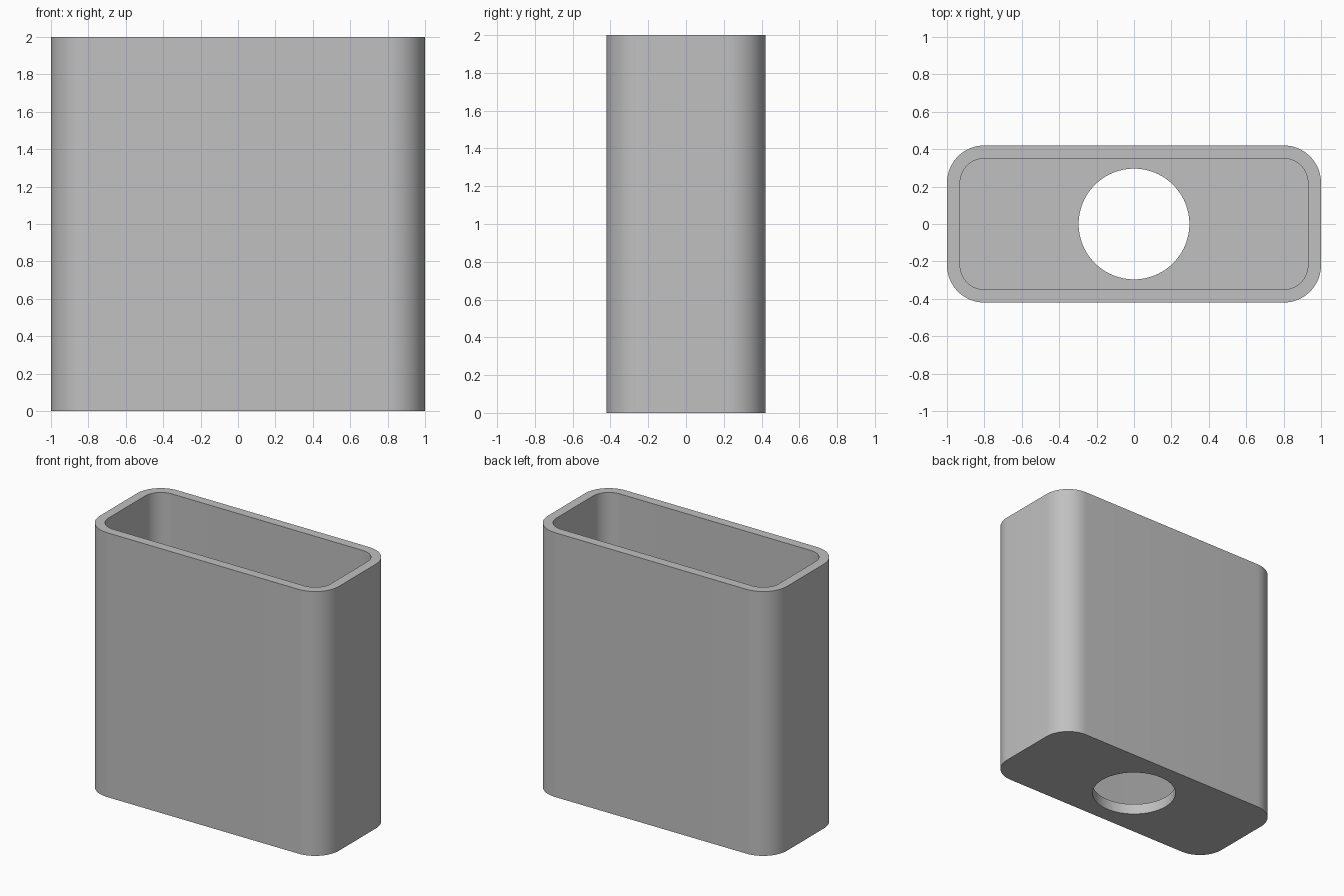
import bpy
import bmesh
from math import cos, sin, pi

HALF_X, HALF_Y, HEIGHT = 1.0, 0.42, 2.0
WALL, FLOOR = 0.07, 0.08
CORNER, HOLE = 0.2, 0.296
ARC_STEPS, HOLE_STEPS = 16, 96

default = bpy.data.objects.get("Cube")
if default:
    bpy.data.objects.remove(default, do_unlink=True)

bm = bmesh.new()


def ring(points, z):
    """Closed loop of vertices and edges at height z."""
    verts = [bm.verts.new((x, y, z)) for x, y in points]
    edges = [bm.edges.new((v, verts[i - 1])) for i, v in enumerate(verts)]
    return verts, edges


def rounded_rect(inset):
    r = CORNER - inset
    points = []
    for quarter, (sx, sy) in enumerate([(1, 1), (-1, 1), (-1, -1), (1, -1)]):
        for i in range(ARC_STEPS + 1):
            a = (quarter + i / ARC_STEPS) * pi / 2
            points.append((sx * (HALF_X - CORNER) + r * cos(a),
                           sy * (HALF_Y - CORNER) + r * sin(a)))
    return points


def skin(a, b):
    """Quads between two rings of equal count."""
    for i in range(len(a)):
        bm.faces.new((a[i - 1], a[i], b[i], b[i - 1]))


# Outer wall, rim and inner wall
outer, inner = rounded_rect(0), rounded_rect(WALL)
bottom, bottom_edges = ring(outer, 0)
rim_out, _ = ring(outer, HEIGHT)
rim_in, _ = ring(inner, HEIGHT)
floor, floor_edges = ring(inner, FLOOR)
for lower, upper in [(bottom, rim_out), (rim_out, rim_in), (rim_in, floor)]:
    skin(lower, upper)

# Round hole through the floor
circle = [(HOLE * cos(2 * pi * i / HOLE_STEPS), HOLE * sin(2 * pi * i / HOLE_STEPS))
          for i in range(HOLE_STEPS)]
hole_low, low_edges = ring(circle, 0)
hole_high, high_edges = ring(circle, FLOOR)
skin(hole_low, hole_high)

# Underside and inside floor, each filled around the hole
bmesh.ops.triangle_fill(bm, edges=bottom_edges + low_edges, use_beauty=True, normal=(0, 0, -1))
bmesh.ops.triangle_fill(bm, edges=floor_edges + high_edges, use_beauty=True, normal=(0, 0, 1))
bmesh.ops.recalc_face_normals(bm, faces=bm.faces[:])

mesh = bpy.data.meshes.new("open_box")
bm.to_mesh(mesh)
bm.free()
box = bpy.data.objects.new("open_box", mesh)
bpy.context.collection.objects.link(box)

# Plain grey material
grey = bpy.data.materials.new("grey")
grey.use_nodes = True
colour = (0.53, 0.53, 0.53, 1)
grey.diffuse_color = colour
shader = next(n for n in grey.node_tree.nodes if n.type == "BSDF_PRINCIPLED")
shader.inputs["Base Color"].default_value = colour
mesh.materials.append(grey)

# Smooth corners, crisp rims
bpy.ops.object.select_all(action="DESELECT")
box.select_set(True)
bpy.context.view_layer.objects.active = box
bpy.ops.object.shade_smooth_by_angle(angle=pi / 6)
